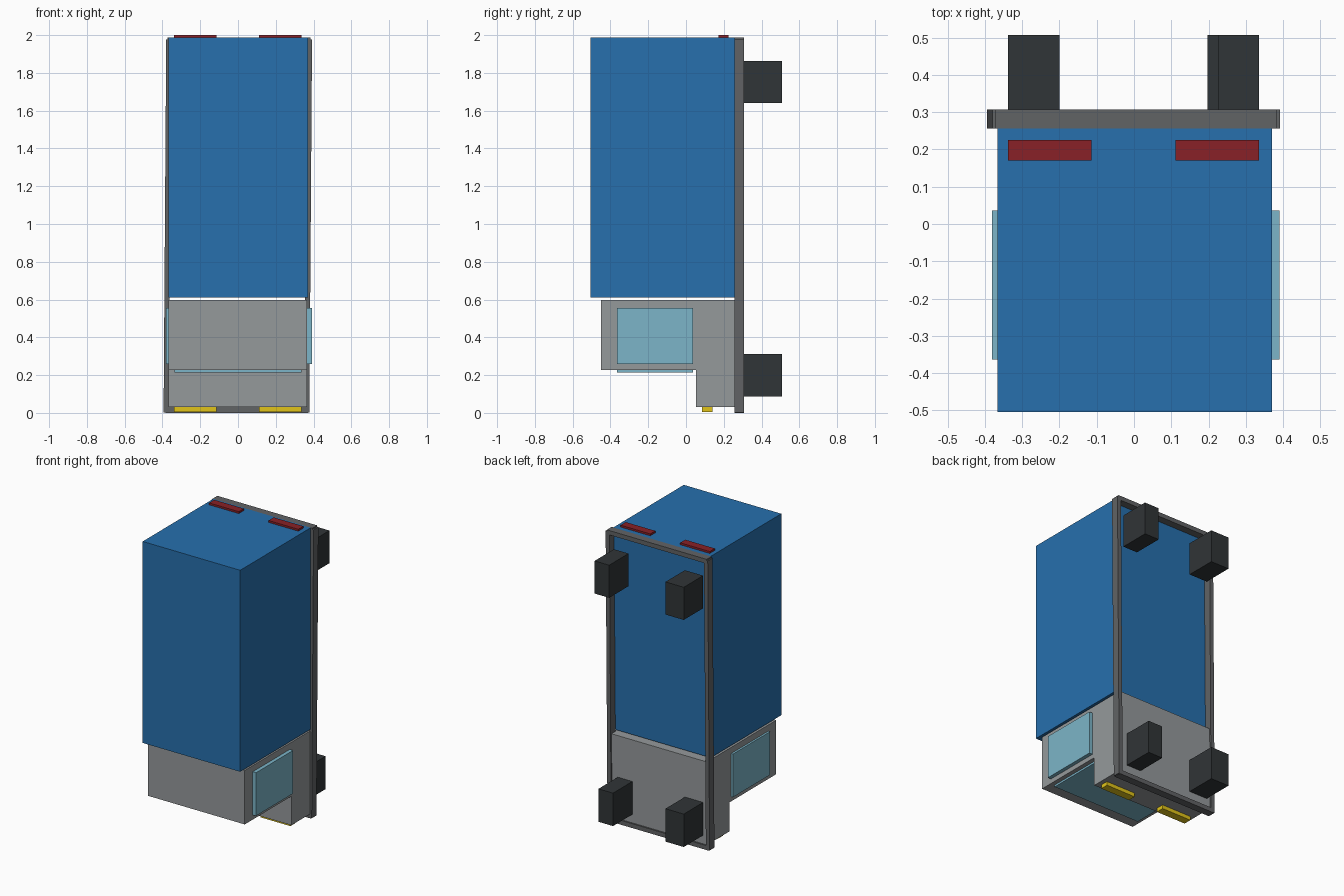
import bpy, bmesh

if "Cube" in bpy.data.objects:
    bpy.data.objects.remove(bpy.data.objects["Cube"])


def material(name, rgb):
    m = bpy.data.materials.new(name)
    m.diffuse_color = (*rgb, 1)
    m.use_nodes = True
    m.node_tree.nodes["Principled BSDF"].inputs["Base Color"].default_value = m.diffuse_color
    return m


blue = material("blue_paint", (0.02, 0.16, 0.42))
light_grey = material("light_grey", (0.30, 0.32, 0.33))
dark_grey = material("dark_grey", (0.12, 0.125, 0.13))
black = material("rubber", (0.03, 0.035, 0.038))
glass = material("glass", (0.2, 0.46, 0.58))
red = material("red_lamp", (0.25, 0.015, 0.02))
yellow = material("yellow_lamp", (0.75, 0.55, 0.01))


def finish(name, bm, mat):
    bmesh.ops.recalc_face_normals(bm, faces=bm.faces)
    me = bpy.data.meshes.new(name)
    bm.to_mesh(me)
    bm.free()
    me.materials.append(mat)
    ob = bpy.data.objects.new(name, me)
    bpy.context.collection.objects.link(ob)
    return ob


def box(name, x, y, z, mat, lean=0.0):
    """Box from min/max ranges; lean shifts the upper end along x."""
    bm = bmesh.new()
    bmesh.ops.create_cube(bm, size=1)
    for v in bm.verts:
        up = v.co.z + 0.5
        v.co = [a + (b - a) * (c + 0.5) for (a, b), c in zip((x, y, z), v.co)]
        v.co.x += lean * up
    return finish(name, bm, mat)


def extrude_x(name, profile, x0, x1, mat):
    bm = bmesh.new()
    face = bm.faces.new([bm.verts.new((x0, y, z)) for y, z in profile])
    new = bmesh.ops.extrude_face_region(bm, geom=[face])["geom"]
    bmesh.ops.translate(bm, vec=(x1 - x0, 0, 0),
                        verts=[g for g in new if isinstance(g, bmesh.types.BMVert)])
    return finish(name, bm, mat)


# Cargo box, and cab with a stepped nose
box("cargo_box", (-0.367, 0.37), (-0.505, 0.257), (0.61, 1.987), blue)
extrude_x("cab", [(-0.45, 0.228), (-0.45, 0.597), (0.298, 0.597),
                  (0.298, 0.03), (0.053, 0.03), (0.053, 0.228)],
          -0.367, 0.366, light_grey)

# Chassis frame: slightly leaning side rails and two cross rails
rail_y = (0.256, 0.308)
box("left_rail", (-0.394, -0.366), rail_y, (0.003, 1.978), dark_grey, 0.014)
box("right_rail", (0.35, 0.378), rail_y, (0.003, 1.978), dark_grey, 0.014)
box("front_cross_rail", (-0.385, 0.37), rail_y, (0.0, 0.03), dark_grey)
box("rear_cross_rail", (-0.372, 0.383), rail_y, (1.957, 1.987), dark_grey)

# Block wheels
for name, x, z in (("front_left", (-0.338, -0.2), (0.088, 0.313)),
                   ("front_right", (0.197, 0.307), (0.088, 0.313)),
                   ("rear_left", (-0.338, -0.2), (1.64, 1.863)),
                   ("rear_right", (0.226, 0.336), (1.64, 1.863))):
    box(name + "_wheel", x, (0.298, 0.507), z, black)

# Windows
win_y, win_z = (-0.364, 0.036), (0.26, 0.555)
box("left_window", (-0.381, -0.36), win_y, win_z, glass)
box("right_window", (0.36, 0.391), win_y, win_z, glass)
box("windshield", (-0.336, 0.336), (-0.364, 0.036), (0.215, 0.235), glass)

# Lamps at both ends
for side, x in (("left", (-0.338, -0.114)), ("right", (0.112, 0.336))):
    box(side + "_headlight", x, (0.085, 0.14), (0.004, 0.034), yellow)
    box(side + "_tail_light", x, (0.171, 0.226), (1.98, 2.0), red)
